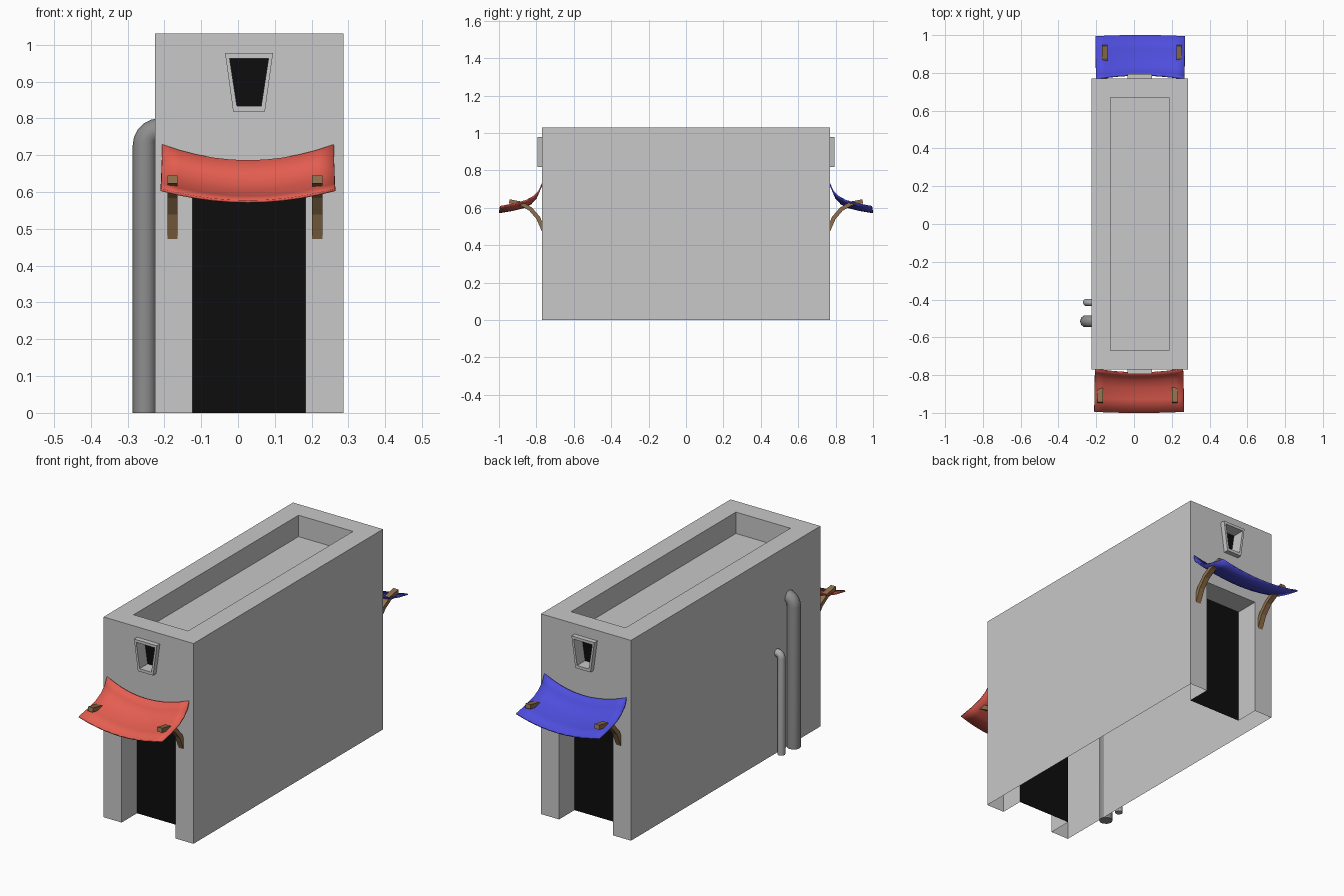
import bpy, bmesh, math
from mathutils import Matrix, Vector

cube = bpy.data.objects.get("Cube")
if cube:
    bpy.data.objects.remove(cube, do_unlink=True)

CX = 0.03  # centre line of the building
HALF_TURN = (Matrix.Translation((CX, 0, 0)) @ Matrix.Rotation(math.pi, 4, 'Z')
             @ Matrix.Translation((-CX, 0, 0)))
FRONT = Matrix.Identity(4)


def material(name, rgb):
    m = bpy.data.materials.new(name)
    m.use_nodes = True
    m.diffuse_color = (*rgb, 1)
    bsdf = m.node_tree.nodes["Principled BSDF"]
    bsdf.inputs["Base Color"].default_value = (*rgb, 1)
    bsdf.inputs["Roughness"].default_value = 0.8
    return m


CONCRETE = material("concrete grey", (0.58, 0.58, 0.58))
BLACK = material("opening black", (0.004, 0.004, 0.004))
RED = material("red cloth", (0.78, 0.11, 0.08))
BLUE = material("blue cloth", (0.075, 0.075, 0.72))
WOOD = material("brown wood", (0.28, 0.16, 0.07))
DARK = material("dark pipe grey", (0.27, 0.27, 0.27))
LIGHT = material("light pipe grey", (0.42, 0.42, 0.42))


def make(name, bm, mat, matrix=FRONT, smooth=None):
    bm.transform(matrix)
    bmesh.ops.recalc_face_normals(bm, faces=bm.faces)
    mesh = bpy.data.meshes.new(name)
    bm.to_mesh(mesh)
    bm.free()
    ob = bpy.data.objects.new(name, mesh)
    bpy.context.collection.objects.link(ob)
    mesh.materials.append(mat)
    if smooth:
        bpy.ops.object.select_all(action='DESELECT')
        ob.select_set(True)
        bpy.context.view_layer.objects.active = ob
        bpy.ops.object.shade_smooth_by_angle(angle=math.radians(smooth))
    return ob


def prism(name, outline, y0, y1, matrix=FRONT):
    """Solid with an x-z outline, running from y0 to y1."""
    bm = bmesh.new()
    rings = [[bm.verts.new((x, y, z)) for x, z in outline] for y in (y0, y1)]
    for ring in rings:
        bm.faces.new(ring)
    n = len(outline)
    for i in range(n):
        j = (i + 1) % n
        bm.faces.new((rings[0][i], rings[0][j], rings[1][j], rings[1][i]))
    return make(name, bm, CONCRETE, matrix)


def rect(half, z0, z1):
    return [(CX - half, z0), (CX + half, z0), (CX + half, z1), (CX - half, z1)]


def trapezoid(low, high, z0, z1):
    return [(CX - low, z0), (CX + low, z0), (CX + high, z1), (CX - high, z1)]


def sweep(name, path, section, side, mat, matrix=FRONT, smooth=None):
    """Move a section along a planar path; side is the plane normal."""
    bm = bmesh.new()
    path = [Vector(p) for p in path]
    rings = []
    for i, p in enumerate(path):
        tangent = (path[min(i + 1, len(path) - 1)] - path[max(i - 1, 0)]).normalized()
        up = tangent.cross(side)
        rings.append([bm.verts.new(p + side * a + up * b) for a, b in section])
    n = len(section)
    for r, s in zip(rings, rings[1:]):
        for i in range(n):
            j = (i + 1) % n
            bm.faces.new((r[i], r[j], s[j], s[i]))
    bm.faces.new(rings[0])
    bm.faces.new(rings[-1])
    return make(name, bm, mat, matrix, smooth)


# Building shell: box plus window frames, minus roof well, doorways and windows
body = prism("building", rect(0.256, 0, 1.03), -0.77, 0.77)
tools = []
for m in (FRONT, HALF_TURN):
    tools.append((prism("frame", trapezoid(0.043, 0.065, 0.818, 0.977), -0.795, -0.74, m), 'UNION'))
for m in (FRONT, HALF_TURN):
    tools.append((prism("window", trapezoid(0.033, 0.053, 0.833, 0.963), -0.85, -0.73, m), 'DIFFERENCE'))
    tools.append((prism("doorway", rect(0.153, -0.1, 0.61), -0.9, -0.645, m), 'DIFFERENCE'))
tools.append((prism("well", rect(0.155, 0.92, 1.2), -0.67, 0.67), 'DIFFERENCE'))
for tool, operation in tools:
    mod = body.modifiers.new(tool.name, 'BOOLEAN')
    mod.operation = operation
    mod.solver = 'EXACT'
    mod.object = tool
bpy.context.view_layer.update()
result = bpy.data.meshes.new_from_object(
    body.evaluated_get(bpy.context.evaluated_depsgraph_get()))
body.modifiers.clear()
body.data = result
for tool, _ in tools:
    bpy.data.objects.remove(tool, do_unlink=True)

# Open underside, black backs of the doorways and windows
result.materials.clear()
result.materials.append(CONCRETE)
result.materials.append(BLACK)
bm = bmesh.new()
bm.from_mesh(result)
bmesh.ops.delete(bm, geom=[f for f in bm.faces if f.calc_center_median().z < 0.001],
                 context='FACES')
for f in bm.faces:
    c = f.calc_center_median()
    recessed = abs(f.normal.y) > 0.9 and abs(c.y) < 0.76 and c.z < 0.92
    f.material_index = 1 if recessed else 0
bm.to_mesh(result)
bm.free()

# Sagging cloth awnings
EDGE = [(-0.768, 0.728), (-0.785, 0.69), (-0.815, 0.66),
        (-0.855, 0.638), (-0.92, 0.62), (-0.994, 0.606)]


def awning(name, mat, matrix):
    bm = bmesh.new()
    rows = []
    for k, (y, z) in enumerate(EDGE):
        t = k / (len(EDGE) - 1)
        row = []
        for i in range(11):
            u = i / 5 - 1
            sag = 1 - u * u
            row.append(bm.verts.new((CX - 0.003 + u * (0.233 + 0.004 * t),
                                     y - sag * (0.02 - 0.014 * t),
                                     z - sag * (0.043 - 0.011 * t))))
        rows.append(row)
    for a, b in zip(rows, rows[1:]):
        for i in range(10):
            bm.faces.new((a[i], a[i + 1], b[i + 1], b[i]))
    ob = make(name, bm, mat, matrix, 40)
    mod = ob.modifiers.new("thickness", 'SOLIDIFY')
    mod.thickness = 0.007
    mod.offset = 0


# Curved wooden brackets poking through the cloth
BRACKET = [(-0.755, 0.465), (-0.79, 0.545), (-0.83, 0.592), (-0.88, 0.622), (-0.945, 0.634)]
BAR = [(-0.014, -0.011), (0.014, -0.011), (0.014, 0.011), (-0.014, 0.011)]
for end, mat, m in (("front", RED, FRONT), ("back", BLUE, HALF_TURN)):
    awning(end + "_awning", mat, m)
    for side, x in (("right", -0.178), ("left", 0.215)):
        sweep(f"{end}_{side}_bracket", [(x, y, z) for y, z in BRACKET],
              BAR, Vector((1, 0, 0)), WOOD, m)


# Drain pipes with an elbow into the side wall
def pipe(name, x, y, radius, top, bend, mat):
    section = [(radius * math.cos(a), radius * math.sin(a))
               for a in (math.tau * (i + 0.5) / 10 for i in range(10))]
    level = top - radius
    path = [(x, y, 0)]
    for i in range(6):
        a = math.pi / 2 * i / 5
        path.append((x + bend * (1 - math.cos(a)), y, level - bend + bend * math.sin(a)))
    path.append((-0.21, y, level))
    sweep(name, path, section, Vector((0, 1, 0)), mat, smooth=45)


pipe("large_pipe", -0.253, -0.515, 0.033, 0.80, 0.04, DARK)
pipe("small_pipe", -0.252, -0.415, 0.019, 0.535, 0.022, LIGHT)
